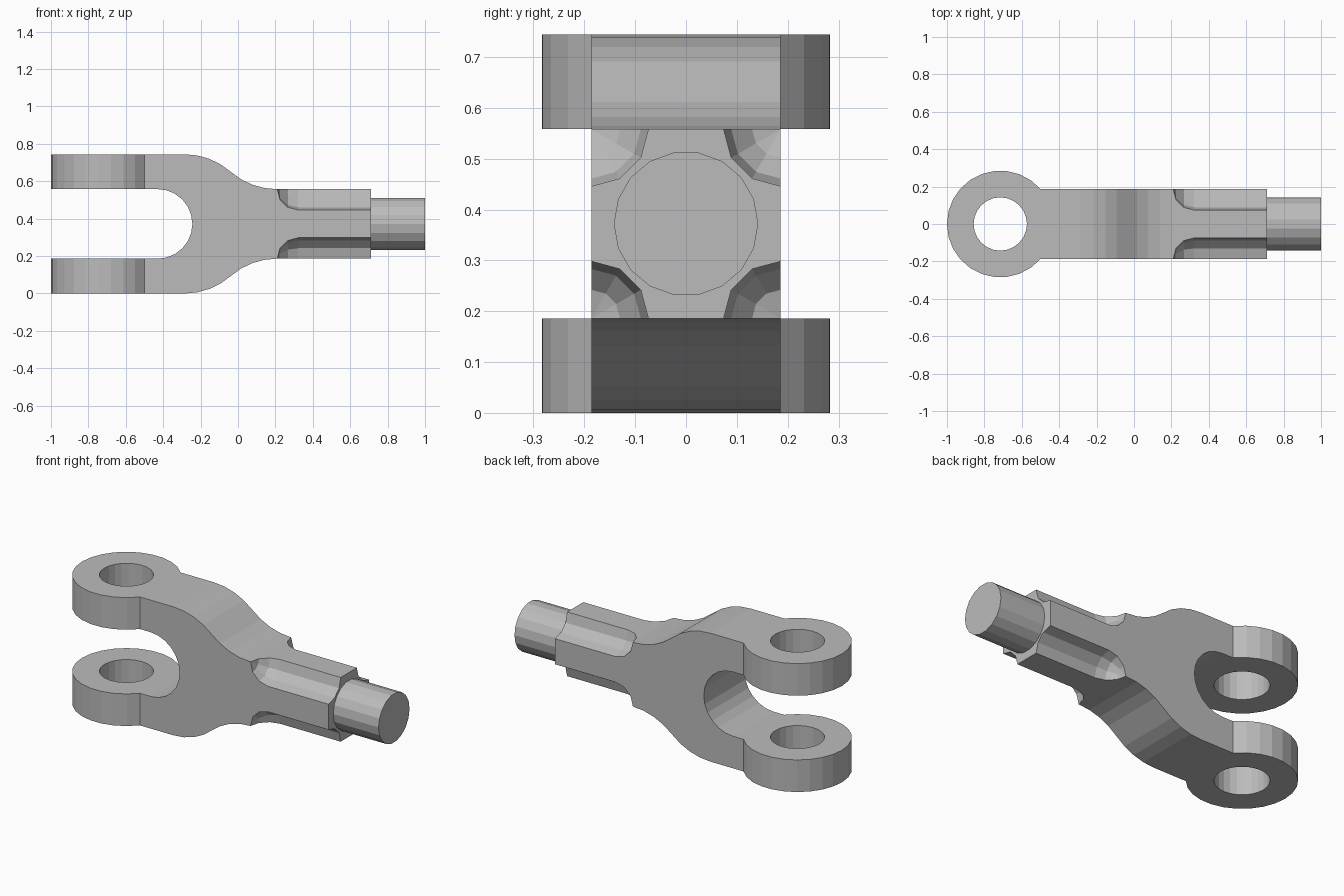
import bpy, bmesh
from math import sin, cos, pi, radians, acos, asin, sqrt
from mathutils import Vector, Matrix

cube = bpy.data.objects.get("Cube")
if cube:
    bpy.data.objects.remove(cube, do_unlink=True)

MID = 0.372                 # height of the centre line, also the bend radius
HALF = MID / 2              # half width of the arms and shank
LUG_X, LUG_R = -0.715, 0.285
SHANK_END, GROOVE_R = 0.71, 0.112

steel = bpy.data.materials.new("steel grey")
steel.use_nodes = True
steel.diffuse_color = (0.5, 0.5, 0.5, 1)
steel.node_tree.nodes["Principled BSDF"].inputs["Base Color"].default_value = (0.5, 0.5, 0.5, 1)


def make_object(name, bm):
    bmesh.ops.recalc_face_normals(bm, faces=bm.faces[:])
    mesh = bpy.data.meshes.new(name)
    bm.to_mesh(mesh)
    bm.free()
    mesh.materials.append(steel)
    obj = bpy.data.objects.new(name, mesh)
    bpy.context.collection.objects.link(obj)
    return obj


def arc(cx, cy, r, start, end, steps):
    angles = [start + (end - start) * i / steps for i in range(steps + 1)]
    return [(cx + r * cos(a), cy + r * sin(a)) for a in angles]


def prism(name, outline, to_3d, depth):
    """Extrude a 2D outline, placed by to_3d, along the depth vector."""
    bm = bmesh.new()
    face = bm.faces.new([bm.verts.new(to_3d(*p)) for p in outline])
    new = bmesh.ops.extrude_face_region(bm, geom=[face])["geom"]
    verts = [v for v in new if isinstance(v, bmesh.types.BMVert)]
    bmesh.ops.translate(bm, verts=verts, vec=depth)
    return make_object(name, bm)


def combine(target, tool, operation):
    mod = target.modifiers.new(operation, 'BOOLEAN')
    mod.operation, mod.object, mod.solver = operation, tool, 'EXACT'
    graph = bpy.context.evaluated_depsgraph_get()
    mesh = bpy.data.meshes.new_from_object(target.evaluated_get(graph))
    target.modifiers.clear()
    target.data = mesh
    bpy.data.objects.remove(tool, do_unlink=True)


# Fork and square shank: upper half of the side profile, mirrored below
bend = acos(0.75)
bend_x = 0.207 - 4 * HALF * sin(bend)
arm_x = -0.56
upper = [(arm_x, HALF)] + [(arm_x, MID)]
upper += arc(bend_x, 0, MID, pi / 2, pi / 2 - bend, 4)
upper += arc(0.207, HALF + MID, MID, -pi / 2 - bend, -pi / 2, 4)[1:]
upper += [(SHANK_END, HALF)]
lower = [(x, -z) for x, z in reversed(upper)]
slot = arc(-0.43, 0, HALF, -pi / 2, pi / 2, 12)
body = prism("clevis_fork", upper + lower + slot,
             lambda x, z: (x, -HALF, z + MID), Vector((0, 2 * HALF, 0)))

# Round lugs at the ends of both arms
meet = asin(HALF / LUG_R)
for z in (0, MID + HALF):
    lug = prism("lug", arc(LUG_X, 0, LUG_R, meet, 2 * pi - meet, 20),
                lambda x, y: (x, y, z), Vector((0, 0, HALF)))
    combine(body, lug, 'UNION')

# Cross hole through both lugs
hole = prism("hole_cutter", arc(LUG_X, 0, LUG_R / 2, 0, 2 * pi, 24)[:-1],
             lambda x, y: (x, y, -0.1), Vector((0, 0, 1)))
combine(body, hole, 'DIFFERENCE')

# Round-ended grooves along the four shank edges
for sy in (-1, 1):
    for sz in (-1, 1):
        centre = Vector((0.322, sy * HALF, MID + sz * HALF))
        path = arc(0, 0, GROOVE_R, pi, pi / 2, 3) + [(0.5, GROOVE_R), (0.5, 0)]
        bm = bmesh.new()
        verts = [bm.verts.new((x, r, 0)) for x, r in path]
        edges = [bm.edges.new(pair) for pair in zip(verts, verts[1:])]
        bmesh.ops.spin(bm, geom=verts + edges, cent=(0, 0, 0), axis=(1, 0, 0),
                       angle=2 * pi, steps=12)
        bmesh.ops.remove_doubles(bm, verts=bm.verts[:], dist=0.0005)
        bmesh.ops.translate(bm, verts=bm.verts[:], vec=centre)
        combine(body, make_object("groove_cutter", bm), 'DIFFERENCE')

# Round pin at the end of the shank
prism("end_pin", arc(0, MID, 0.142, 0, 2 * pi, 18)[:-1],
      lambda y, z: (0.66, y, z), Vector((0.34, 0, 0)))
